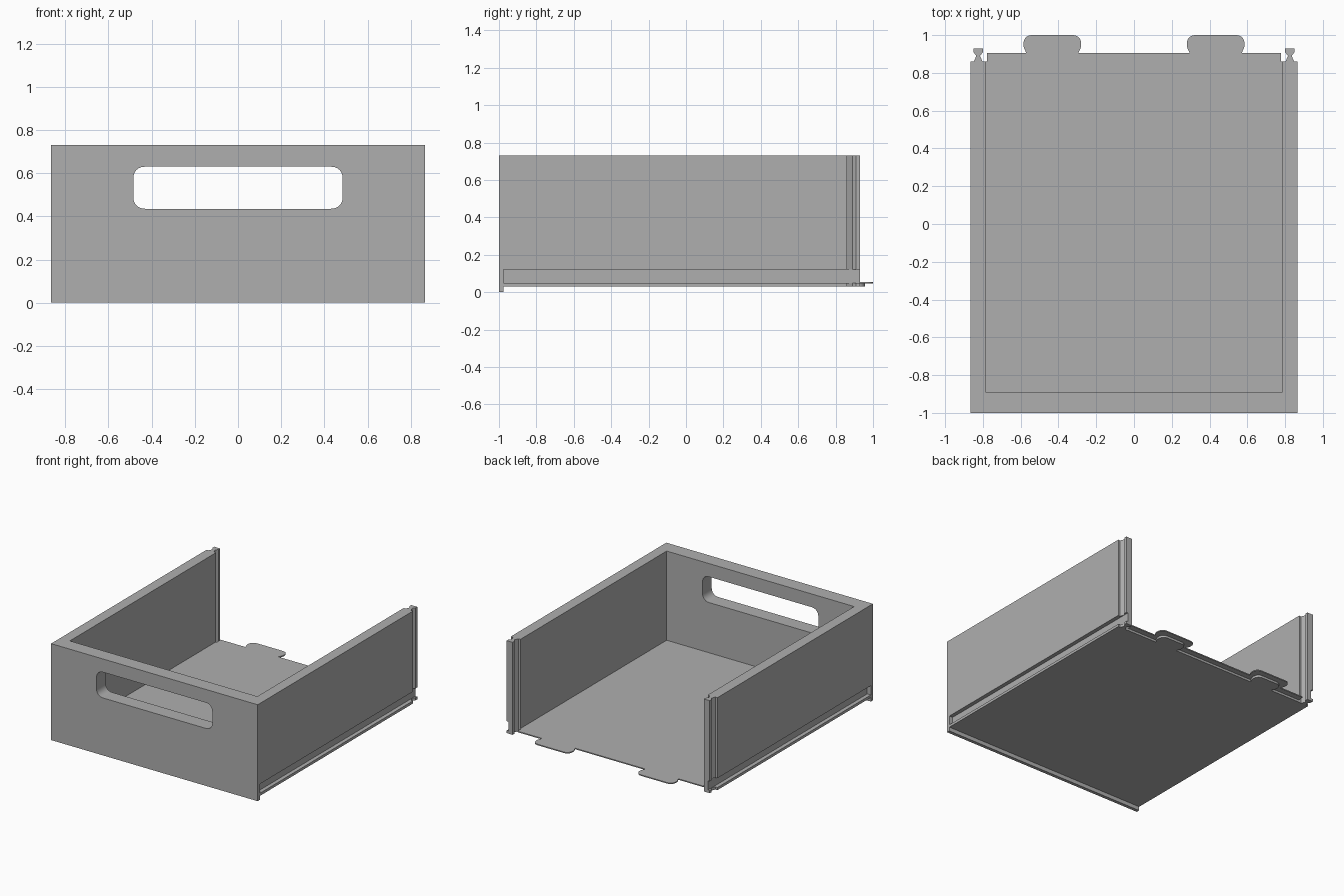
import bpy
import bmesh
from math import pi
from mathutils import Vector, Matrix

default = bpy.data.objects.get("Cube")
if default:
    bpy.data.objects.remove(default, do_unlink=True)

# One plain grey material
grey = bpy.data.materials.new("plain grey")
grey.use_nodes = True
colour = (0.43, 0.43, 0.43, 1)
grey.diffuse_color = colour
grey.node_tree.nodes["Principled BSDF"].inputs["Base Color"].default_value = colour


def fillet(corners, steps=6):
    """Round the corners (x, y, radius) with smooth curves."""
    pts = []
    n = len(corners)
    for i, (x, y, r) in enumerate(corners):
        p = Vector((x, y))
        if not r:
            pts.append(p)
            continue
        a = p + (Vector(corners[i - 1][:2]) - p).normalized() * r
        b = p + (Vector(corners[(i + 1) % n][:2]) - p).normalized() * r
        for k in range(steps + 1):
            t = k / steps
            w = 0.83 * 2 * t * (1 - t)
            s = (1 - t) ** 2 + t * t + w
            pts.append((a * (1 - t) ** 2 + p * w + b * t * t) / s)
    return pts


def extrude(name, outline, low, high, turn=None):
    """Prism of an xy outline between two heights."""
    bm = bmesh.new()
    face = bm.faces.new([bm.verts.new((p[0], p[1], low)) for p in outline])
    top = bmesh.ops.extrude_face_region(bm, geom=[face])["geom"]
    moved = [v for v in top if isinstance(v, bmesh.types.BMVert)]
    bmesh.ops.translate(bm, verts=moved, vec=(0, 0, high - low))
    if turn:
        bmesh.ops.transform(bm, matrix=turn, verts=bm.verts)
    bmesh.ops.recalc_face_normals(bm, faces=bm.faces)
    mesh = bpy.data.meshes.new(name)
    bm.to_mesh(mesh)
    bm.free()
    mesh.materials.append(grey)
    obj = bpy.data.objects.new(name, mesh)
    bpy.context.collection.objects.link(obj)
    return obj


def box(name, x0, x1, y0, y1, z0, z1):
    return extrude(name, [(x0, y0), (x1, y0), (x1, y1), (x0, y1)], z0, z1)


def cut(target, cutter):
    cutter.hide_render = True
    mod = target.modifiers.new("cut", "BOOLEAN")
    mod.operation = "DIFFERENCE"
    mod.solver = "EXACT"
    mod.object = cutter
    bpy.context.view_layer.objects.active = target
    bpy.ops.object.modifier_apply(modifier=mod.name)
    bpy.data.objects.remove(cutter, do_unlink=True)


def mirrored(half):
    """Close a right-to-left symmetric outline."""
    return half + [(-p[0], *p[1:]) for p in reversed(half)]


OUT, INNER, BACK = 0.865, 0.785, 0.86
BOTTOM, TOP = 0.03, 0.73

# Front and side walls with dovetail ends, as one U-shaped prism
walls = extrude("front_and_side_walls", mirrored([
    (OUT, -1), (OUT, BACK), (0.848, BACK), (0.835, 0.89), (0.85, 0.91),
    (0.85, 0.93), (0.80, 0.93), (0.80, 0.91), (0.815, 0.89),
    (0.802, BACK), (INNER, BACK), (INNER, -0.89)]), BOTTOM, TOP)

# Runner grooves low on the outside of both sides
for side in (1, -1):
    x0, x1 = sorted((side * 0.835, side * 0.95))
    cut(walls, box("groove_cutter", x0, x1, -0.975, 1.1, 0.05, 0.12))

# Rounded handle slot through the front
slot = fillet([(-0.485, 0.435, 0.055), (0.485, 0.435, 0.055),
               (0.485, 0.63, 0.055), (-0.485, 0.63, 0.055)])
cut(walls, extrude("slot_cutter", slot, 0.8, 1.1, Matrix.Rotation(pi / 2, 4, "X")))

# Lip hanging below the front
box("front_lip", -OUT, OUT, -1, -0.975, 0, BOTTOM)


def floor_outline(edge, tip, left, right, side):
    """Floor sheet with two rounded connector tabs on its back edge."""
    neck = 0.015
    mid = (edge + tip) / 2
    return mirrored([
        (INNER, -0.89), (INNER, BACK), (side, BACK), (side, edge),
        (right - neck, edge), *fillet_tab(left, right, neck, edge, mid, tip),
        (left + neck, edge)])


def fillet_tab(left, right, neck, edge, mid, tip):
    corners = [(right - neck, edge, 0), (right, mid - 0.015, 0.012),
               (right, tip, 0.045), (left, tip, 0.045),
               (left, mid - 0.015, 0.012), (left + neck, edge, 0)]
    return [tuple(p) for p in fillet(corners)[1:-1]]


# Floor: a thin top sheet and a slightly smaller layer beneath it
extrude("floor_sheet", floor_outline(0.905, 1.0, 0.28, 0.585, 0.778), 0.047, 0.055)
extrude("floor_underlayer", floor_outline(0.862, 0.957, 0.325, 0.54, 0.778), BOTTOM, 0.047)

# Smooth the rounded corners, keep all edges sharp
for obj in bpy.context.collection.objects:
    if obj.type == "MESH" and grey.name in obj.data.materials:
        bpy.ops.object.select_all(action="DESELECT")
        obj.select_set(True)
        bpy.context.view_layer.objects.active = obj
        bpy.ops.object.shade_smooth_by_angle()
